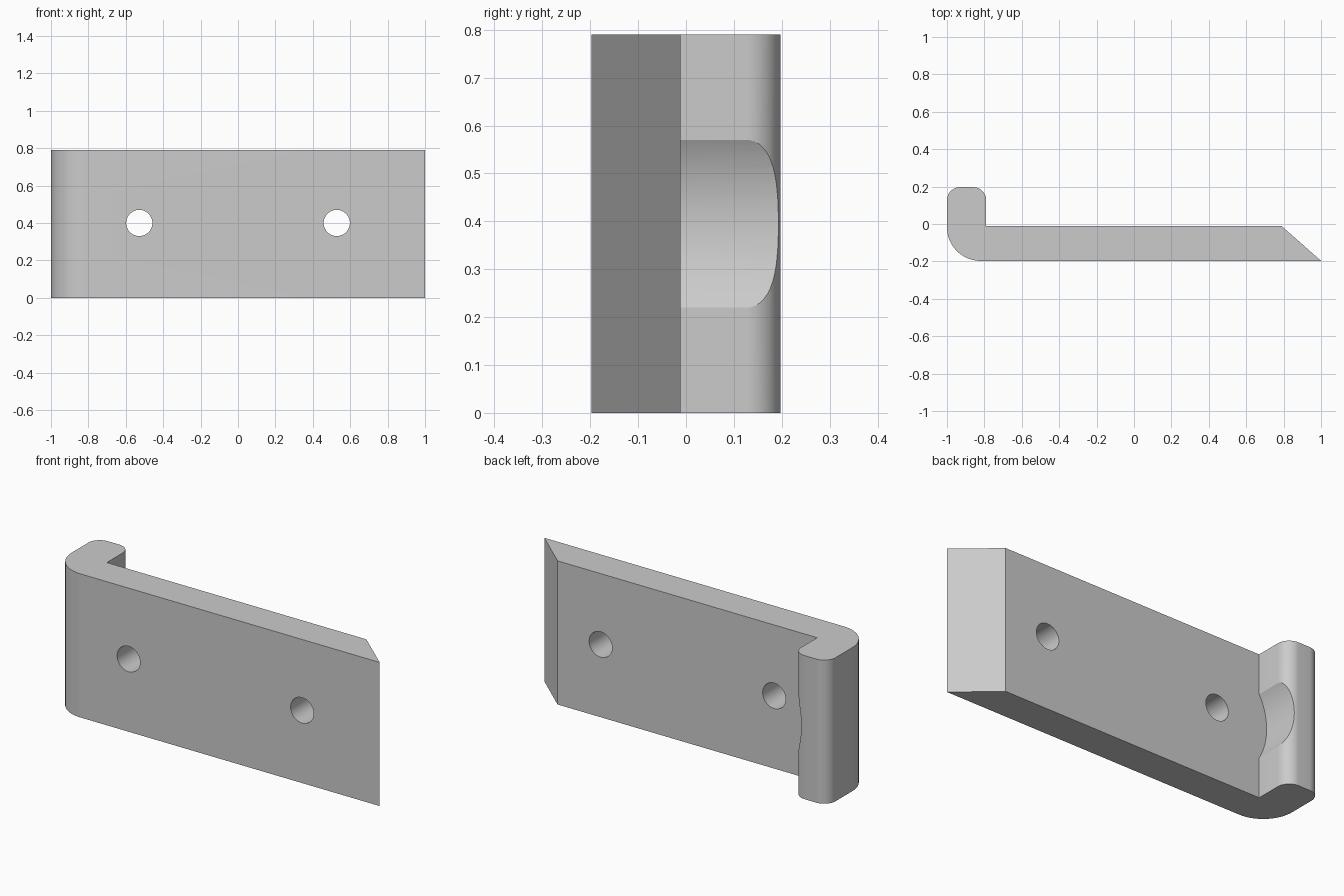
import bpy
import bmesh
from math import sin, cos, pi, radians
from mathutils import Matrix

default = bpy.data.objects.get("Cube")
if default:
    bpy.data.objects.remove(default)

HEIGHT = 0.79
FRONT, BACK, TIP = -0.197, -0.012, 0.197
MID = HEIGHT / 2

# Single plain grey finish
grey = bpy.data.materials.new("plain_grey")
grey.use_nodes = True
colour = (0.6, 0.6, 0.6, 1)
grey.diffuse_color = colour
grey.node_tree.nodes["Principled BSDF"].inputs["Base Color"].default_value = colour


def arc(cx, cy, r, start, end, steps=16):
    """Points along an arc, angles in degrees."""
    angles = [radians(start + (end - start) * i / steps) for i in range(steps + 1)]
    return [(cx + r * cos(a), cy + r * sin(a)) for a in angles]


def make_object(name, bm):
    mesh = bpy.data.meshes.new(name)
    bmesh.ops.recalc_face_normals(bm, faces=bm.faces)
    bm.to_mesh(mesh)
    bm.free()
    mesh.materials.append(grey)
    obj = bpy.data.objects.new(name, mesh)
    bpy.context.collection.objects.link(obj)
    return obj


def cylinder(name, x, z, radius, y0, y1, segments):
    """Cylinder lying along y, used as a cutter."""
    bm = bmesh.new()
    place = Matrix.Translation((x, (y0 + y1) / 2, z)) @ Matrix.Rotation(pi / 2, 4, 'X')
    bmesh.ops.create_cone(bm, cap_ends=True, segments=segments, radius1=radius,
                          radius2=radius, depth=y1 - y0, matrix=place)
    obj = make_object(name, bm)
    obj.hide_render = True
    return obj


# Hooked plate: one profile raised to full height
INNER, LIP = -0.79, 0.07
profile = [(1, FRONT), (INNER, BACK)]
profile = [(1, FRONT), (0.79, BACK), (INNER, BACK)]
profile += arc(INNER - LIP, TIP - LIP, LIP, 0, 90)
profile += arc(-1 + LIP, TIP - LIP, LIP, 90, 180)
profile += arc(-0.82, FRONT + 0.18, 0.18, 180, 270, 24)
bm = bmesh.new()
base = bm.faces.new([bm.verts.new((x, y, 0)) for x, y in profile])
raised = bmesh.ops.extrude_face_region(bm, geom=[base])
top = [v for v in raised["geom"] if isinstance(v, bmesh.types.BMVert)]
bmesh.ops.translate(bm, verts=top, vec=(0, 0, HEIGHT))
plate = make_object("hooked_plate", bm)

# Two mounting holes and the shallow finger scoop inside the hook
SCOOP = 0.35
cutters = [cylinder("hole_cutter", x, 0.4, 0.07, -0.5, 0.5, 48) for x in (-0.528, 0.528)]
cutters.append(cylinder("scoop_cutter", -0.837 + SCOOP, MID, SCOOP, BACK, 0.5, 128))
for cutter in cutters:
    cut = plate.modifiers.new(cutter.name, 'BOOLEAN')
    cut.operation = 'DIFFERENCE'
    cut.solver = 'EXACT'
    cut.object = cutter

# Bake the cuts, then remove the cutters
bpy.context.view_layer.objects.active = plate
plate.select_set(True)
for name in [m.name for m in plate.modifiers]:
    bpy.ops.object.modifier_apply(modifier=name)
for cutter in cutters:
    bpy.data.objects.remove(cutter)

# Smooth rounds with crisp edges
bpy.ops.object.shade_smooth_by_angle(angle=radians(25))
